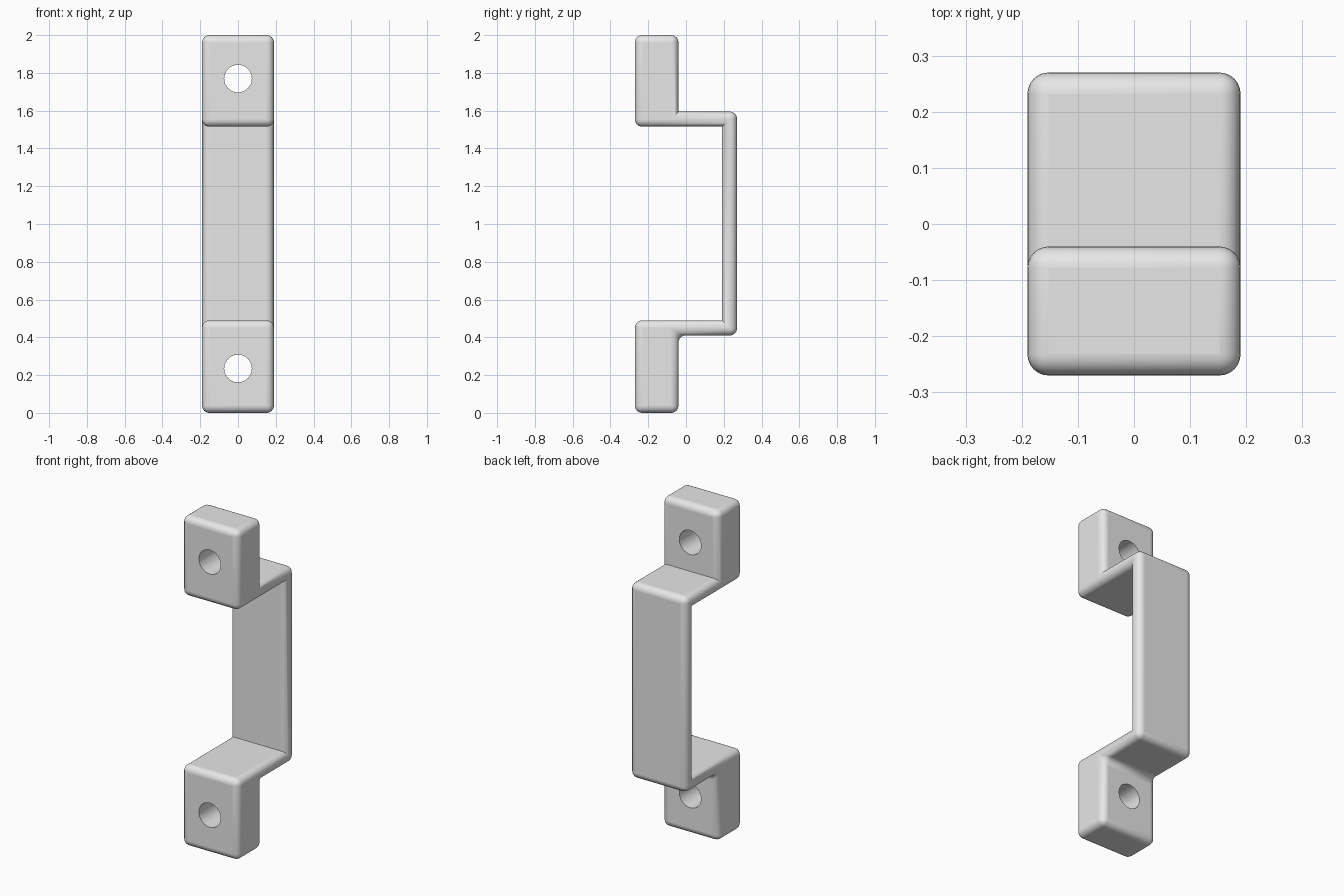
import bpy
import bmesh
import math

if "Cube" in bpy.data.objects:
    bpy.data.objects.remove(bpy.data.objects["Cube"], do_unlink=True)

HALF_W = 0.19
FRONT, FOOT_BACK, GRIP_IN, BACK = -0.27, -0.04, 0.19, 0.27
RADIUS = 0.038

# Plain grey material
grey = bpy.data.materials.new("light_grey")
grey.use_nodes = True
grey.diffuse_color = (0.8, 0.8, 0.8, 1)
grey.node_tree.nodes["Principled BSDF"].inputs["Base Color"].default_value = (0.8, 0.8, 0.8, 1)

# Side profile (y, z): two mounting feet joined by an offset grip
profile = [
    (FRONT, 0), (FOOT_BACK, 0), (FOOT_BACK, 0.41), (BACK, 0.41),
    (BACK, 1.595), (FOOT_BACK, 1.595), (FOOT_BACK, 2), (FRONT, 2),
    (FRONT, 1.515), (GRIP_IN, 1.515), (GRIP_IN, 0.49), (FRONT, 0.49),
]
SHARP_CORNERS = (5, 9, 10)   # inner corners left square

bm = bmesh.new()
sides = [[bm.verts.new((x, y, z)) for y, z in profile] for x in (-HALF_W, HALF_W)]
bm.faces.new(sides[0])
bm.faces.new(sides[1])
count = len(profile)
for i in range(count):
    j = (i + 1) % count
    bm.faces.new((sides[0][i], sides[0][j], sides[1][j], sides[1][i]))
bmesh.ops.recalc_face_normals(bm, faces=bm.faces)

# Mark every edge for rounding except the square inner corners
weight = bm.edges.layers.float.new("bevel_weight_edge")
for edge in bm.edges:
    edge[weight] = 1.0
for i in SHARP_CORNERS:
    bm.edges.get((sides[0][i], sides[1][i]))[weight] = 0.0

mesh = bpy.data.meshes.new("pull_handle")
bm.to_mesh(mesh)
bm.free()
handle = bpy.data.objects.new("pull_handle", mesh)
bpy.context.collection.objects.link(handle)
mesh.materials.append(grey)

bevel = handle.modifiers.new("rounded_edges", "BEVEL")
bevel.limit_method = "WEIGHT"
bevel.width = RADIUS
bevel.segments = 6
bevel.use_clamp_overlap = False

# Screw hole through each foot
for name, z in (("lower", 0.235), ("upper", 1.77)):
    bpy.ops.mesh.primitive_cylinder_add(
        vertices=48, radius=0.073, depth=0.5,
        location=(0, (FRONT + FOOT_BACK) / 2, z), rotation=(math.pi / 2, 0, 0))
    cutter = bpy.context.object
    cutter.name = name + "_hole_cutter"
    cutter.data.materials.append(grey)
    cutter.hide_render = True
    cutter.hide_viewport = True
    cut = handle.modifiers.new(name + "_screw_hole", "BOOLEAN")
    cut.operation = "DIFFERENCE"
    cut.solver = "EXACT"
    cut.object = cutter

# Smooth rounding with crisp hole rims
bpy.ops.object.select_all(action="DESELECT")
handle.select_set(True)
bpy.context.view_layer.objects.active = handle
bpy.ops.object.shade_smooth_by_angle(angle=math.radians(35))
for mod in list(handle.modifiers):
    bpy.ops.object.modifier_apply(modifier=mod.name)
for obj in [o for o in bpy.data.objects if o.name.endswith("_hole_cutter")]:
    bpy.data.objects.remove(obj, do_unlink=True)
bpy.ops.object.shade_smooth_by_angle(angle=math.radians(35))
